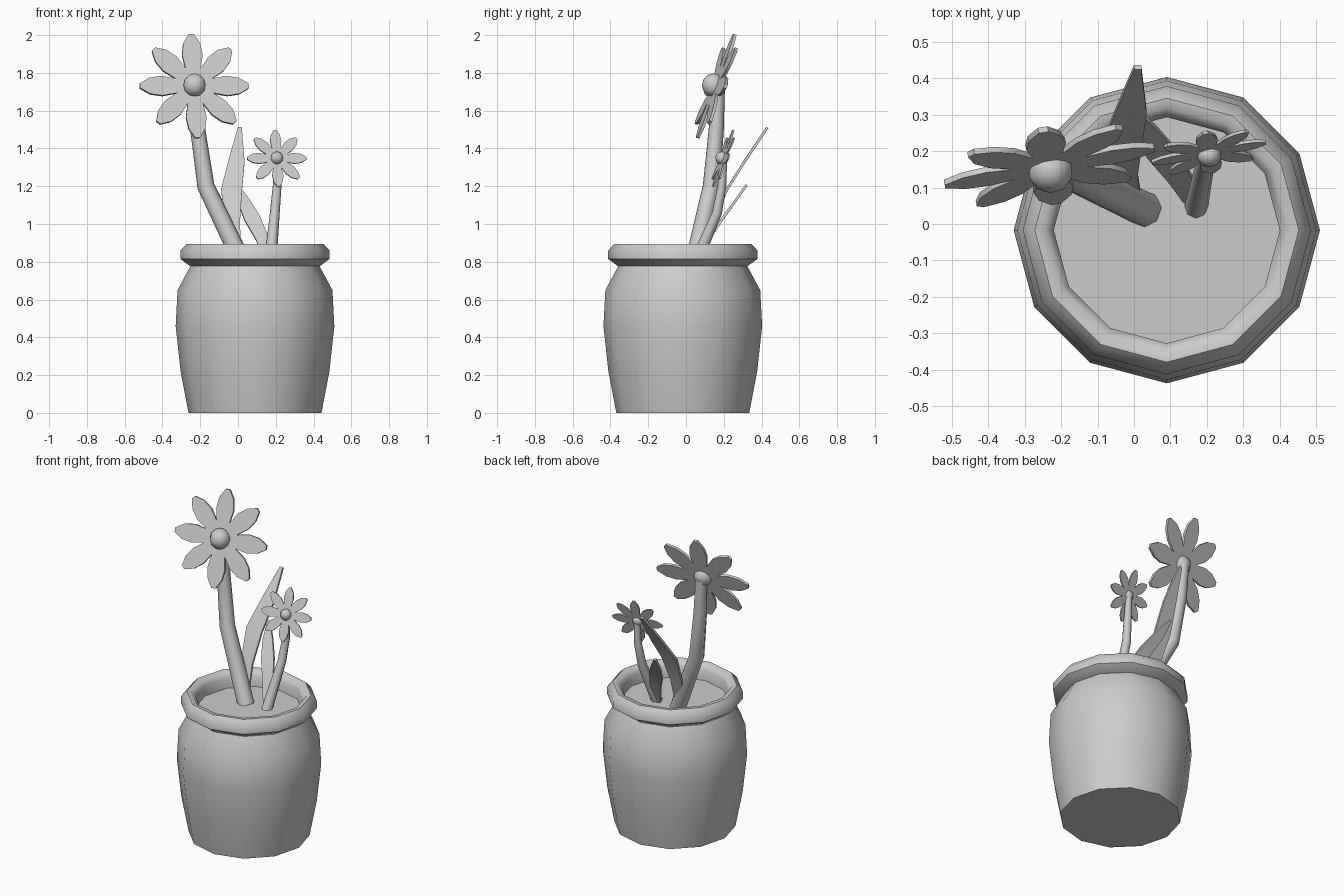
import bpy, bmesh
from math import sin, cos, pi, radians
from mathutils import Vector, Matrix

if "Cube" in bpy.data.objects:
    bpy.data.objects.remove(bpy.data.objects["Cube"])


def finish(name, bm, angle=50):
    bmesh.ops.recalc_face_normals(bm, faces=bm.faces)
    mesh = bpy.data.meshes.new(name)
    bm.to_mesh(mesh)
    bm.free()
    ob = bpy.data.objects.new(name, mesh)
    bpy.context.collection.objects.link(ob)
    bpy.ops.object.select_all(action='DESELECT')
    ob.select_set(True)
    bpy.context.view_layer.objects.active = ob
    bpy.ops.object.shade_smooth_by_angle(angle=radians(angle))
    return ob


def loft(bm, rings, cap=True):
    rows = [[bm.verts.new(p) for p in ring] for ring in rings]
    n = len(rows[0])
    for a, b in zip(rows, rows[1:]):
        for i in range(n):
            j = (i + 1) % n
            bm.faces.new((a[i], a[j], b[j], b[i]))
    if cap:
        bm.faces.new(rows[0])
        bm.faces.new(rows[-1])


def sweep(bm, path, widths, thick=None, side=(1, 0, 0)):
    """Round 8-sided tube, or a flat blade when a half-thickness is given."""
    pts = [Vector(p) for p in path]
    rings = []
    for i, p in enumerate(pts):
        t = (pts[min(i + 1, len(pts) - 1)] - pts[max(i - 1, 0)]).normalized()
        u = Vector(side)
        u = (u - t * u.dot(t)).normalized()
        v = t.cross(u)
        w = widths[i]
        if thick:
            ring = [p + u * w * a + v * thick * b
                    for a, b in ((1, 1), (-1, 1), (-1, -1), (1, -1))]
        else:
            ring = [p + (u * cos(k * pi / 4) + v * sin(k * pi / 4)) * w for k in range(8)]
        rings.append(ring)
    loft(bm, rings)


def lathe(name, profile):
    bm = bmesh.new()
    loft(bm, [[(0.09 + r * cos(k * pi / 6), -0.017 + r * sin(k * pi / 6), z)
               for k in range(12)] for r, z in profile])
    return finish(name, bm)


# pot with rolled rim, and the soil inside it
lathe("pot", [(0.352, 0), (0.394, 0.22), (0.42, 0.46), (0.41, 0.65), (0.34, 0.78), (0.31, 0.78)])
lathe("pot_rim", [(0.31, 0.775), (0.345, 0.778), (0.395, 0.815), (0.395, 0.86),
                  (0.362, 0.895), (0.335, 0.893), (0.31, 0.86), (0.31, 0.775)])
lathe("soil", [(0.312, 0.777), (0.312, 0.795)])


# stems
def stem(name, path, radii):
    bm = bmesh.new()
    sweep(bm, path, radii)
    finish(name, bm)


stem("large_stem", [(0.03, 0.04, 0.78), (-0.17, 0.135, 1.2), (-0.213, 0.16, 1.5),
                    (-0.228, 0.172, 1.72)], [0.05, 0.046, 0.04, 0.034])
stem("small_stem", [(0.17, 0.045, 0.78), (0.195, 0.165, 1.06), (0.207, 0.19, 1.2),
                    (0.207, 0.2, 1.34)], [0.033, 0.026, 0.023, 0.018])


# flower heads: eight blade petals and a round centre
def flower(name, center, size):
    c = Vector(center)
    n = Vector((0.175, -1, 0.37)).normalized()
    x = Vector((1, 0.175, 0)).normalized()
    up = n.cross(x)
    profile = [(0.02, 0.02), (0.10, 0.041), (0.175, 0.055), (0.24, 0.045), (0.292, 0.013)]
    bm = bmesh.new()
    for k in range(8):
        a = k * pi / 4
        d = x * sin(a) + up * cos(a)
        s = x * cos(a) - up * sin(a)
        sweep(bm, [c + d * r * size for r, w in profile],
              [w * size for r, w in profile], 0.008 * size, s)
    finish(name + "_petals", bm, 35)
    bm = bmesh.new()
    bmesh.ops.create_uvsphere(bm, u_segments=10, v_segments=6, radius=0.062 * size,
                              matrix=Matrix.Translation(c + n * 0.015 * size))
    finish(name + "_center", bm, 60)


flower("large_flower", (-0.232, 0.16, 1.73), 1.0)
flower("small_flower", (0.205, 0.197, 1.347), 0.545)


# leaves
def leaf(name, path, widths):
    bm = bmesh.new()
    sweep(bm, path, widths, 0.007)
    finish(name, bm, 35)


leaf("large_leaf", [(0.0, 0.06, 0.78), (-0.03, 0.135, 1.0), (-0.034, 0.215, 1.18),
                    (-0.008, 0.31, 1.33), (0.01, 0.43, 1.51)],
     [0.022, 0.04, 0.055, 0.043, 0.01])
leaf("small_leaf", [(0.155, 0.06, 0.78), (0.13, 0.12, 0.92), (0.075, 0.195, 1.03),
                    (0.03, 0.26, 1.12), (-0.005, 0.32, 1.205)],
     [0.016, 0.034, 0.042, 0.032, 0.007])
